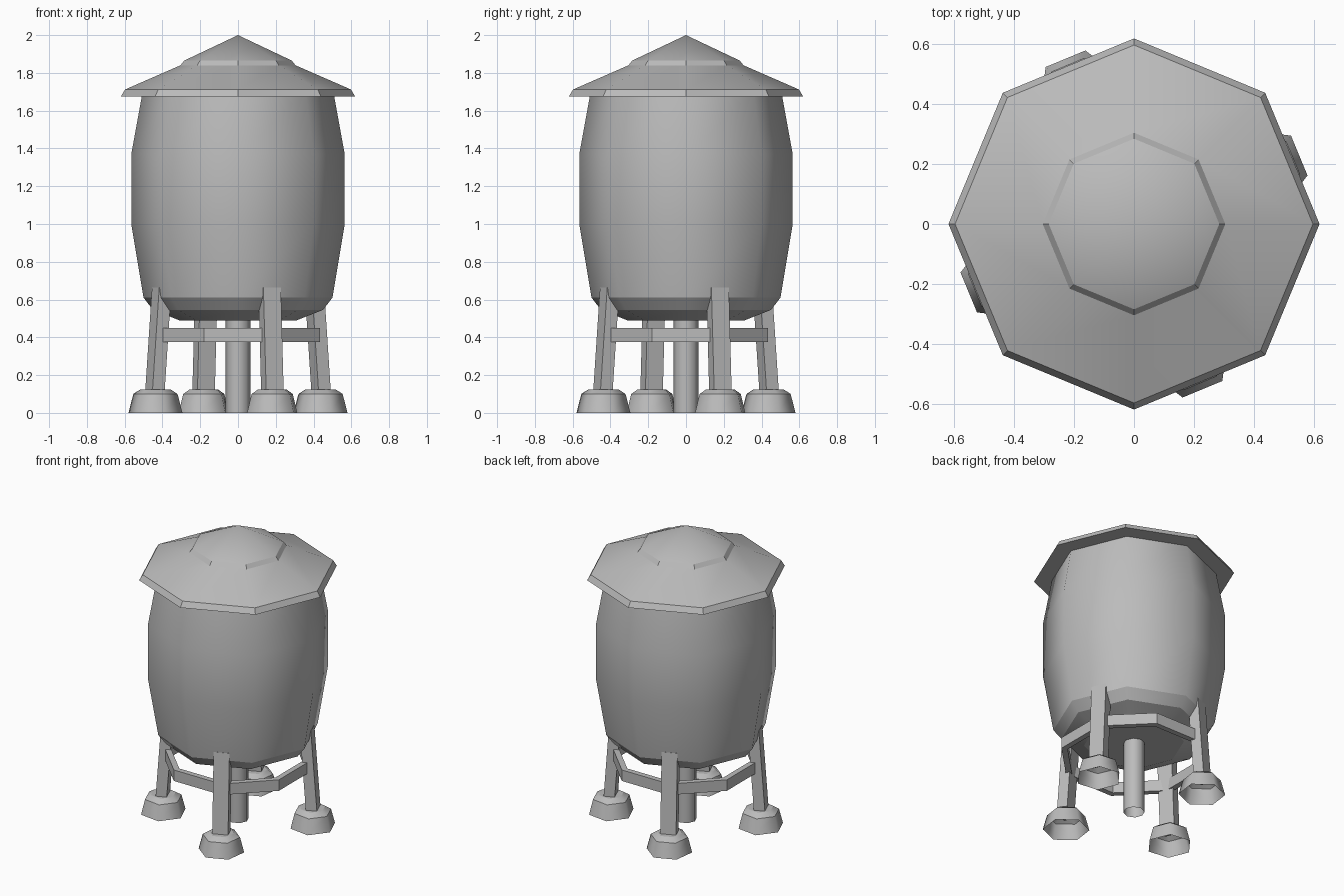
import bpy, bmesh
from math import sin, cos, pi, radians
from mathutils import Matrix, Vector

if "Cube" in bpy.data.objects:
    bpy.data.objects.remove(bpy.data.objects["Cube"], do_unlink=True)

grey = bpy.data.materials.new("plain grey")
grey.use_nodes = True
grey.diffuse_color = (0.5, 0.5, 0.5, 1)
shader = grey.node_tree.nodes["Principled BSDF"]
shader.inputs["Base Color"].default_value = grey.diffuse_color
shader.inputs["Roughness"].default_value = 0.8


def finish(name, bm, smooth_limit):
    """Turn a bmesh into an object; round edges stay soft, profile steps stay sharp."""
    bmesh.ops.recalc_face_normals(bm, faces=bm.faces)
    for face in bm.faces:
        face.smooth = True
    for edge in bm.edges:
        angle = edge.calc_face_angle(pi)
        level = abs(edge.verts[0].co.z - edge.verts[1].co.z) < 1e-4
        edge.smooth = angle < radians(20 if level and angle > 0 else smooth_limit)
    mesh = bpy.data.meshes.new(name)
    bm.to_mesh(mesh)
    bm.free()
    mesh.materials.append(grey)
    obj = bpy.data.objects.new(name, mesh)
    bpy.context.collection.objects.link(obj)
    return obj


def lathe(name, profile, sides=8, turn=0.0, closed=False, centre=(0, 0), smooth_limit=50):
    """Sweep (radius, height) points around a vertical axis."""
    bm = bmesh.new()
    rings = []
    for r, z in profile:
        if r == 0:
            rings.append([bm.verts.new((*centre, z))] * sides)
        else:
            rings.append([bm.verts.new((centre[0] + r * cos(turn + 2 * pi * i / sides),
                                        centre[1] + r * sin(turn + 2 * pi * i / sides), z))
                          for i in range(sides)])
    pairs = list(zip(rings, rings[1:]))
    if closed:
        pairs.append((rings[-1], rings[0]))
    for low, high in pairs:
        for i in range(sides):
            j = (i + 1) % sides
            corners = [low[i], low[j], high[j], high[i]]
            bm.faces.new(list(dict.fromkeys(corners)))
    return finish(name, bm, smooth_limit)


# Tank with bulging wall, chamfered base and shallow bottom
lathe("tank", [(0, 0.49), (0.31, 0.49), (0.45, 0.545), (0.5, 0.61), (0.565, 1.0),
               (0.565, 1.37), (0.505, 1.7)])

# Two-step conical roof with a flat underside
lathe("roof", [(0.5, 1.675), (0.62, 1.675), (0.598, 1.712), (0.305, 1.84),
               (0.285, 1.865), (0, 2.0)], smooth_limit=25)

# Central pipe
lathe("centre_pipe", [(0.066, 0), (0.066, 0.5)])

# Ring of braces whose corners meet the legs
lathe("brace_ring", [(0.47, 0.375), (0.47, 0.45), (0.43, 0.45), (0.43, 0.375)],
      turn=pi / 8, closed=True, smooth_limit=30)

# Four leaning legs on hollow six-sided feet
for number in range(4):
    angle = pi / 8 + number * pi / 2
    out = Vector((cos(angle), sin(angle), 0))
    side = Vector((-sin(angle), cos(angle), 0))
    bm = bmesh.new()
    bmesh.ops.create_cube(bm, size=1)
    for v in bm.verts:
        top = v.co.z > 0
        radius = (0.437 if top else 0.477) + v.co.x * 0.07
        v.co = out * radius + side * v.co.y * 0.1 + Vector((0, 0, 0.665 if top else 0.1))
    finish(f"leg_{number + 1}", bm, 30)
    foot = out * 0.473
    lathe(f"foot_{number + 1}", [(0.144, 0), (0.118, 0.1), (0.08, 0.125), (0, 0.125)],
          sides=6, turn=angle + pi / 6, centre=(foot.x, foot.y), smooth_limit=62)
